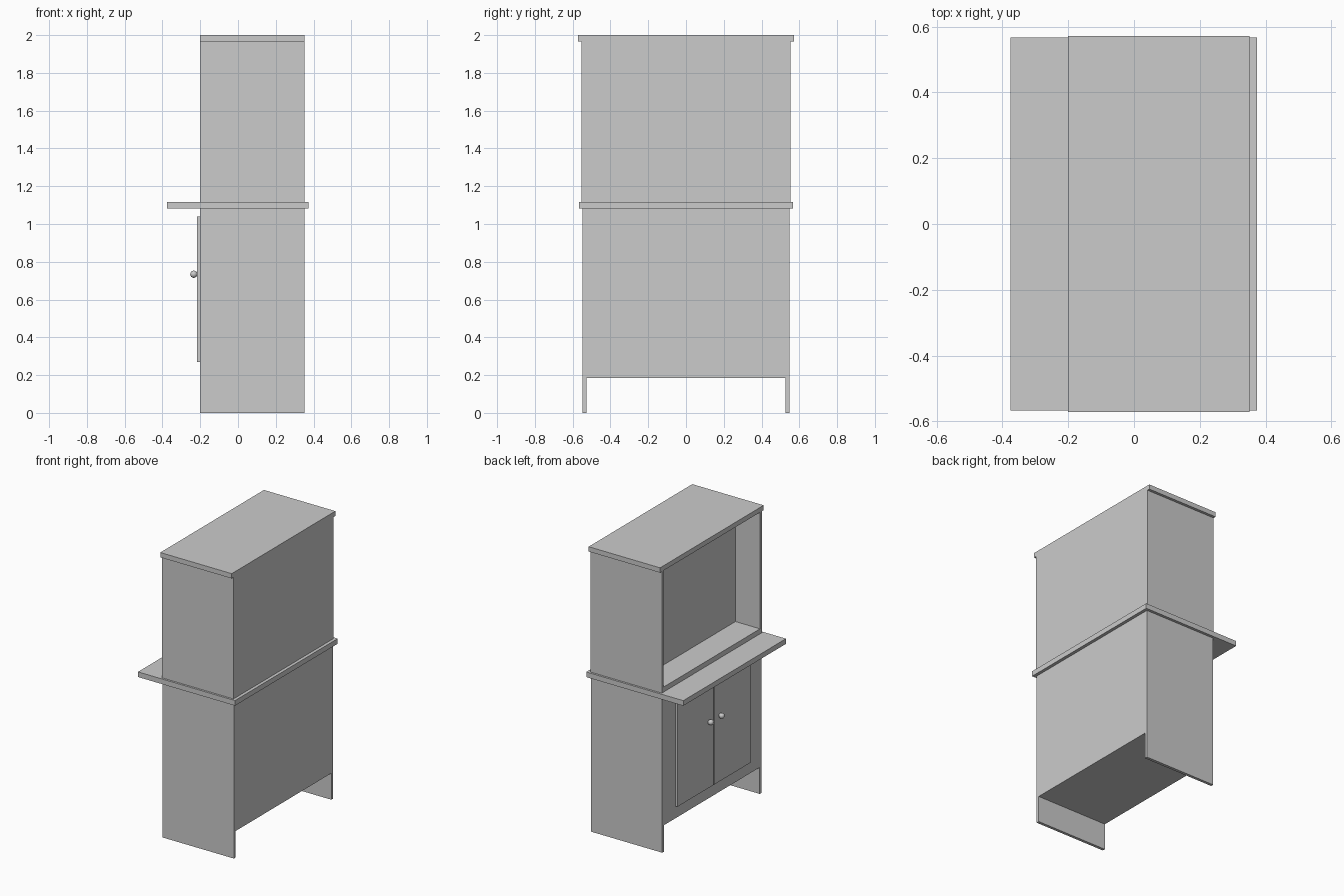
import bpy

if "Cube" in bpy.data.objects:
    bpy.data.objects.remove(bpy.data.objects["Cube"])


def box(name, x, y, z):
    """Box from (min, max) pairs on each axis."""
    bpy.ops.mesh.primitive_cube_add(size=1, location=[(a + b) / 2 for a, b in (x, y, z)])
    ob = bpy.context.object
    ob.name = name
    ob.scale = [b - a for a, b in (x, y, z)]
    bpy.ops.object.transform_apply(location=False, rotation=False, scale=True)
    return ob


def span(a, b, s):
    """Mirror an interval across y = 0 when s is -1."""
    return tuple(sorted((a * s, b * s)))


DEPTH = (-0.20, 0.352)

# Horizontal boards: crown, worktop and hutch floor
box("crown_board", DEPTH, (-0.572, 0.572), (1.966, 2.0))
box("worktop", (-0.376, 0.374), (-0.567, 0.567), (1.081, 1.117))
box("hutch_floor", (-0.20, -0.01), (-0.532, 0.532), (1.117, 1.152))

# Closed volumes: lower cabinet and the back of the open hutch
box("cabinet_body", DEPTH, (-0.528, 0.528), (0.185, 1.081))
box("hutch_back", (-0.01, 0.352), (-0.532, 0.532), (1.117, 1.966))

for s, side in ((1, "left"), (-1, "right")):
    # Side panels; the lower ones run to the floor as legs
    box(f"cabinet_side_{side}", DEPTH, span(0.528, 0.548, s), (0, 1.081))
    box(f"hutch_side_{side}", DEPTH, span(0.532, 0.553, s), (1.117, 1.966))
    # Doors with round knobs
    box(f"door_{side}", (-0.216, -0.20), span(0.005, 0.403, s), (0.27, 1.039))
    bpy.ops.mesh.primitive_uv_sphere_add(segments=24, ring_count=12, radius=0.019,
                                         location=(-0.234, 0.06 * s, 0.734))
    bpy.context.object.name = f"knob_{side}"
    bpy.ops.object.shade_smooth_by_angle()
